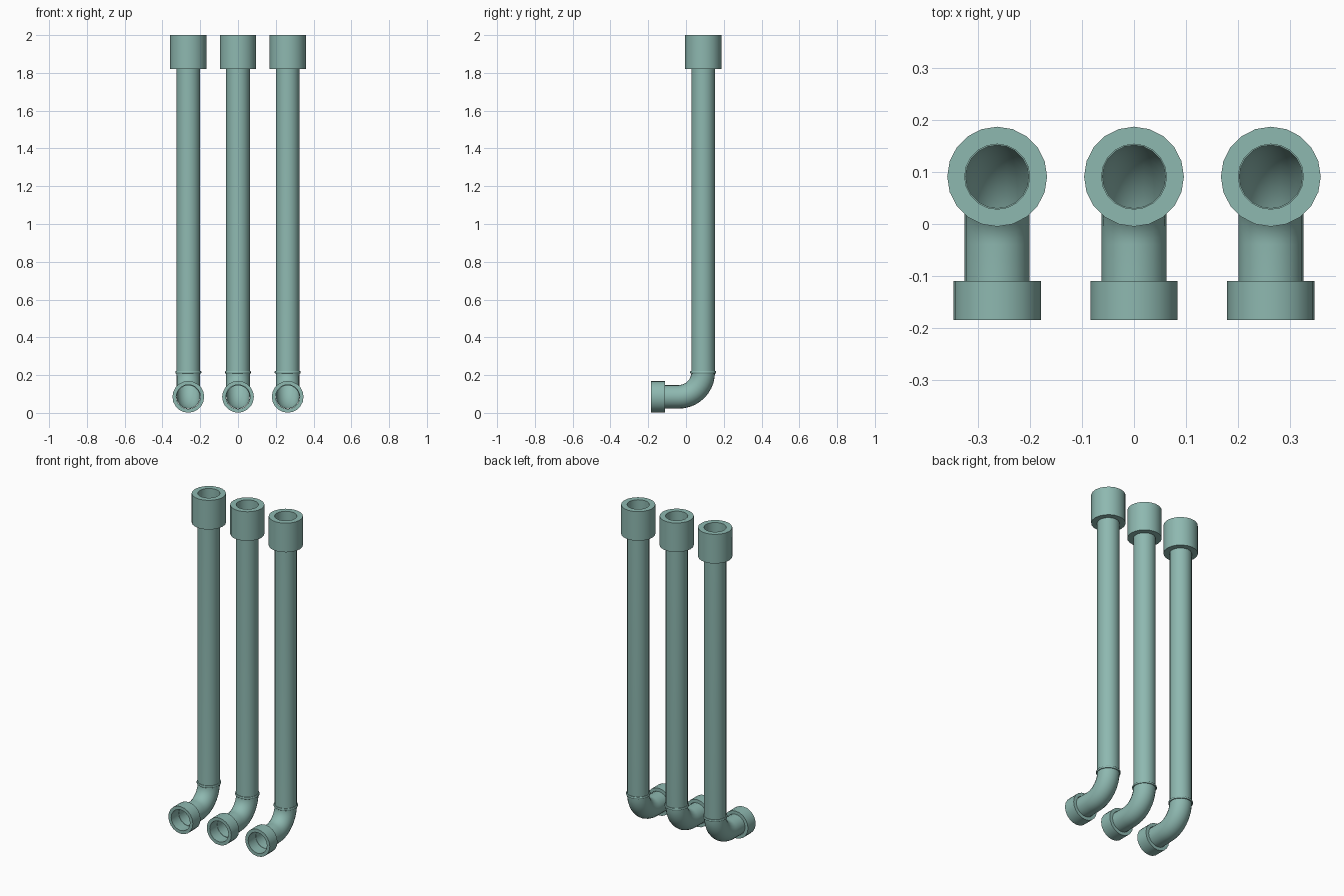
import bpy, bmesh
from math import sin, cos, pi, radians

cube = bpy.data.objects.get("Cube")
if cube:
    bpy.data.objects.remove(cube, do_unlink=True)

SIDES = 20
PIPE_R, WALL = 0.0625, 0.002
PIPE_Y, SPOUT_Z = 0.091, 0.085   # axes of the upright and of the outlet
BEND_R = 0.13

teal = bpy.data.materials.new("muted_teal")
teal.use_nodes = True
colour = (0.27, 0.48, 0.435, 1)
teal.diffuse_color = colour
teal.node_tree.nodes["Principled BSDF"].inputs["Base Color"].default_value = colour


def sweep(name, stations, x):
    """Closed hollow body through rings (y, z, heading, radius)."""
    bm = bmesh.new()
    rings = []
    for y, z, a, r in stations:
        ring = []
        for i in range(SIDES):
            t = 2 * pi * i / SIDES
            u, v = r * cos(t), r * sin(t)
            ring.append(bm.verts.new((x + u, y - v * sin(a), z + v * cos(a))))
        rings.append(ring)
    for j, ring in enumerate(rings):
        nxt = rings[(j + 1) % len(rings)]
        for i in range(SIDES):
            k = (i + 1) % SIDES
            bm.faces.new((ring[i], ring[k], nxt[k], nxt[i]))
    bmesh.ops.recalc_face_normals(bm, faces=bm.faces)
    mesh = bpy.data.meshes.new(name)
    bm.to_mesh(mesh)
    bm.free()
    mesh.materials.append(teal)
    obj = bpy.data.objects.new(name, mesh)
    bpy.context.collection.objects.link(obj)
    bpy.ops.object.select_all(action='DESELECT')
    obj.select_set(True)
    bpy.context.view_layer.objects.active = obj
    bpy.ops.object.shade_smooth_by_angle(angle=radians(35))


def upright(profile):
    return [(PIPE_Y, z, pi / 2, r) for r, z in profile]


def outlet(profile):
    return [(y, SPOUT_Z, 0, r) for r, y in profile]


def hollow(r_out, r_in, a, b):
    return [(r_out, a), (r_out, b), (r_in, b), (r_in, a)]


# Pipe centreline: outlet, quarter bend, upright
path = [(-0.115, SPOUT_Z, 0)]
for i in range(11):
    a = pi / 2 * i / 10
    path.append((PIPE_Y - BEND_R + BEND_R * sin(a),
                 SPOUT_Z + BEND_R * (1 - cos(a)), a))
path.append((PIPE_Y, 1.825, pi / 2))
pipe = [(*p, PIPE_R) for p in path] + [(*p, PIPE_R - WALL) for p in reversed(path)]

# Rounded band over the joint
band = [(0.061, 0.209), (0.067, 0.209), (0.069, 0.212),
        (0.069, 0.218), (0.067, 0.221), (0.061, 0.221)]

for side, x in (("right", -0.263), ("middle", 0), ("left", 0.263)):
    sweep(side + "_pipe", pipe, x)
    sweep(side + "_top_collar", upright(hollow(0.096, PIPE_R, 1.82, 2.0)), x)
    sweep(side + "_joint_band", upright(band), x)
    sweep(side + "_outlet_collar", outlet(hollow(0.084, 0.064, -0.185, -0.11)), x)
